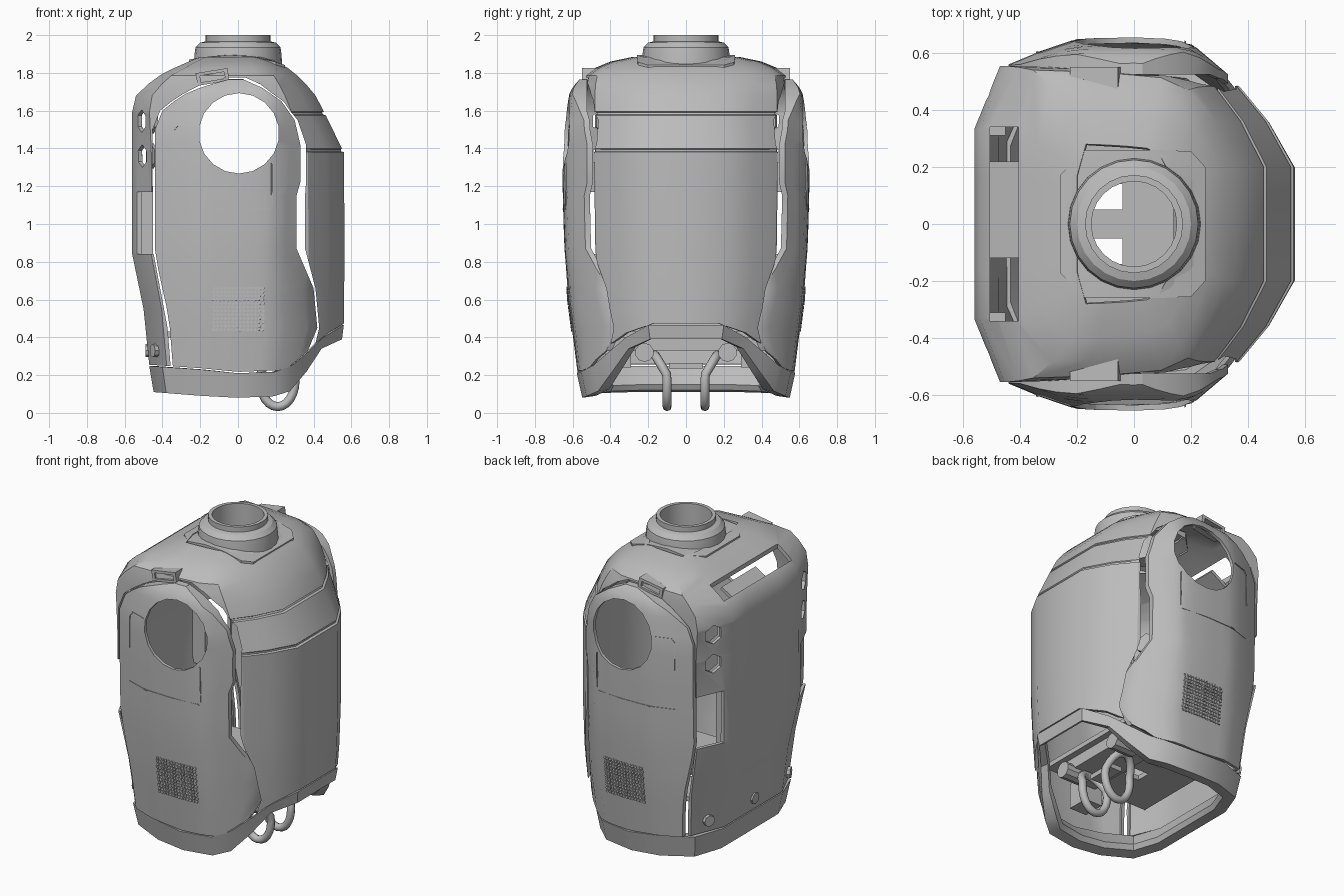
import bpy, bmesh, math
from mathutils import Matrix, Vector

cube = bpy.data.objects.get("Cube")
if cube:
    bpy.data.objects.remove(cube, do_unlink=True)

grey = bpy.data.materials.new("plain grey")
grey.use_nodes = True
GREY = (0.5, 0.5, 0.5, 1)
grey.diffuse_color = GREY
grey.node_tree.nodes["Principled BSDF"].inputs["Base Color"].default_value = GREY


def lerp(table, t):
    """Piecewise linear lookup in a list of (key, value)."""
    if t <= table[0][0]:
        return table[0][1]
    for (a, va), (b, vb) in zip(table, table[1:]):
        if t <= b:
            return va + (vb - va) * (t - a) / (b - a)
    return table[-1][1]


def add_object(name, verts, faces):
    mesh = bpy.data.meshes.new(name)
    mesh.from_pydata(verts, [], faces)
    mesh.materials.append(grey)
    obj = bpy.data.objects.new(name, mesh)
    bpy.context.collection.objects.link(obj)
    return obj


def loft(name, rows, closed=True):
    """Skin rows of points that all have the same length."""
    n = len(rows[0])
    faces = []
    for i in range(len(rows) - 1):
        for j in range(n if closed else n - 1):
            k = (j + 1) % n
            faces.append((i * n + j, i * n + k, (i + 1) * n + k, (i + 1) * n + j))
    return add_object(name, [p for row in rows for p in row], faces)


def solid(name, make):
    bm = bmesh.new()
    make(bm)
    bmesh.ops.recalc_face_normals(bm, faces=bm.faces)
    obj = add_object(name, [], [])
    bm.to_mesh(obj.data)
    bm.free()
    return obj


def add_box(bm, low, high, tilt=0):
    low, high = Vector(low), Vector(high)
    bmesh.ops.create_cube(bm, size=1, matrix=Matrix.Translation((low + high) / 2)
                          @ Matrix.Rotation(tilt, 4, 'Y') @ Matrix.Diagonal((*(high - low), 1)))


def add_rod(bm, centre, radius, length, along, sides=6):
    turn = Vector(along).to_track_quat('Z', 'Y').to_matrix().to_4x4()
    bmesh.ops.create_cone(bm, cap_ends=True, segments=sides, radius1=radius, radius2=radius,
                          depth=length, matrix=Matrix.Translation(centre) @ turn)


def thicken(obj, amount):
    mod = obj.modifiers.new("thickness", 'SOLIDIFY')
    mod.thickness = amount
    mod.offset = -1


def mirror(obj):
    mod = obj.modifiers.new("other side", 'MIRROR')
    mod.use_axis = (False, True, False)
    mod.use_mirror_merge = False


def cut(obj, cutter):
    mod = obj.modifiers.new("cut", 'BOOLEAN')
    mod.operation = 'DIFFERENCE'
    mod.solver = 'EXACT'
    mod.object = cutter
    cutter.hide_render = True
    cutters.append(cutter)


def finish(obj, angle=32):
    bpy.ops.object.select_all(action='DESELECT')
    bpy.context.view_layer.objects.active = obj
    obj.select_set(True)
    bpy.ops.object.convert(target='MESH')
    bpy.ops.object.shade_smooth_by_angle(angle=math.radians(angle))


cutters = []

# Shared outlines: seam above the base ring, side plate edges, plate bulge
SEAM = [(-.5, .25), (-.2, .23), (0, .21), (.25, .22), (.36, .31), (.42, .38), (.5, .43), (.54, .465)]
EDGE_BACK = [(.25, -.345), (.5, -.365), (.84, -.44), (1.5, -.44), (1.6, -.4),
             (1.68, -.3), (1.73, -.18), (1.765, -.05)]
EDGE_CHEST = [(.25, .37), (.45, .42), (.66, .4), (.87, .31), (1.15, .31), (1.22, .33),
              (1.42, .33), (1.55, .3), (1.65, .23), (1.72, .13), (1.765, .03)]
CHEST_GAP = [(.66, .01), (.87, .045), (1.15, .045), (1.22, .03), (1.42, .03), (1.6, .01)]
BULGE = [(-.44, .56), (-.32, .61), (-.2, .65), (0, .656), (.12, .65), (.2, .635), (.33, .525), (.42, .4)]
SWELL = [(.1, .85), (.25, .885), (.6, .95), (.9, .985), (1.3, 1), (1.5, .995), (1.68, .95), (1.73, .91), (1.765, .86)]


def plate_point(x, z, out=0):
    return (x, -lerp(BULGE, x) * lerp(SWELL, z) - out, z)


# Body shell: sections as (height, back x, chest x, half width)
SHAPE = [(-1, 0), (-1, .3), (-1, .6), (-.82, 1), (-.4, .99), (0, .975), (.4, .95), (.66, .87),
         (.84, .65), (1, .36), (1, 0)]
SECTIONS = [(.25, -.47, .56, .49), (.55, -.5, .56, .52), (.84, -.56, .565, .545), (1.38, -.56, .56, .555),
            (1.385, -.56, .545, .555), (1.395, -.56, .545, .555), (1.4, -.56, .55, .555),
            (1.575, -.56, .465, .555), (1.58, -.56, .45, .555), (1.59, -.56, .445, .555),
            (1.595, -.56, .455, .555), (1.68, -.54, .41, .555), (1.74, -.48, .36, .55), (1.785, -.42, .315, .54),
            (1.825, -.34, .265, .485), (1.86, -.26, .2, .4), (1.885, -.2, .15, .28)]


def ring_of(half):
    return [(x, -y, z) for x, y, z in half] + [(x, y, z) for x, y, z in half[-2:0:-1]]


rows = []
for z, back, chest, width in SECTIONS:
    half = [((back + chest) / 2 + u * (chest - back) / 2, v * width, z) for u, v in SHAPE]
    if z < .3:
        half = [(x, y, lerp(SEAM, x) + .007) for x, y, _ in half]
    rows.append(ring_of(half))
body = loft("body_shell", rows)
thicken(body, .025)

# Openings in the body behind the side plates
levels = [.1, .25, .45, .66, .87, 1.15, 1.22, 1.3, 1.42, 1.5, 1.55, 1.6, 1.65, 1.69, 1.73, 1.765]
outline = [(lerp(EDGE_BACK, z) - .012, z) for z in levels]
outline += [(lerp(EDGE_CHEST, z) + lerp(CHEST_GAP, z), z) for z in reversed(levels)]
outline = [(x, z + (.01 if z > 1.7 else 0)) for x, z in outline]
for side in (-1, 1):
    prism = loft("opening_cutter", [[(x, side * y, z) for x, z in outline] for y in (.17, .9)])
    bm = bmesh.new()
    bm.from_mesh(prism.data)
    bmesh.ops.holes_fill(bm, edges=bm.edges)
    bmesh.ops.recalc_face_normals(bm, faces=bm.faces)
    bm.to_mesh(prism.data)
    bm.free()
    cut(body, prism)


# Corner sockets, back grips and the carrying slot
def facet_rods(bm, depth, radius, length):
    for side in (-1, 1):
        for z in (1.36, 1.545):
            add_rod(bm, (-.505 + .91 * depth, side * (.45 - .41 * depth), z), radius, length, (-.91, side * .41, 0))


def sockets(bm):
    facet_rods(bm, 0, .06, .12)
    add_box(bm, (-.505, -.34, 1.62), (-.405, .34, 1.95))


def grips(bm):
    for side in (-1, 1):
        add_box(bm, (-.535, side * .55 - .17, .84), (-.44, side * .55 + .17, 1.17))


cut(body, solid("socket_cutter", sockets))
cut(body, solid("grip_cutter", grips))
finish(body)

# Side plate with turned-in rim and a round port
steps = 14
rows = []
for z in [.25, .45, .56, .66, .76, .87, 1, 1.15, 1.22, 1.32, 1.42, 1.5, 1.55, 1.6, 1.65, 1.69, 1.72, 1.745, 1.765]:
    a, b = lerp(EDGE_BACK, z), lerp(EDGE_CHEST, z)
    xs = [a + (b - a) * i / steps for i in range(steps + 1)]
    row = [plate_point(x, lerp(SEAM, x) + .007 if z < .3 else z) for x in xs]
    rims = [(x, max(-.525, y + .03), h) for x, y, h in (row[0], row[-1])]
    rows.append([rims[0], *row, rims[1]])
rows.append([(x, -.525, z + .003) for x, y, z in rows[-1]])
plate = loft("side_plate", rows, closed=False)
thicken(plate, .02)
cut(plate, solid("port_cutter", lambda bm: add_rod(bm, (.005, -.6, 1.48), .213, .6, (0, 1, 0), 18)))
mirror(plate)
finish(plate, 40)

# Panel lines on the side plates, laid on the bulge
for name, path in (("panel_line_back", [(-.34, 1.3), (-.34, 1.5), (-.32, 1.525), (-.22, 1.525)]),
                   ("panel_line_low", [(-.34, 1.08), (-.2, 1.08), (0, 1.08), (.17, 1.08)]),
                   ("panel_line_chest", [(.18, 1.1), (.18, 1.2), (.18, 1.32)])):
    rows = [[plate_point(x - .003, z + .003, .004), plate_point(x + .003, z - .003, .004)] for x, z in path]
    line = loft(name, rows, closed=False)
    thicken(line, .008)
    mirror(line)
    finish(line)


# Speaker grille of small raised studs
def studs(bm):
    for i in range(14):
        for j in range(12):
            x, y, z = plate_point(-.13 + i * .02 + .004 * (j % 2), .44 + j * .02)
            add_box(bm, (x - .007, y - .006, z - .007), (x + .007, y + .004, z + .007), .6 * (i % 3))


grille = solid("speaker_grille", studs)
mirror(grille)
finish(grille)

# Base ring with an arch under the chest and an inward lip
BASE = [(-.47, 0), (-.47, .3), (-.4, .48), (-.2, .56), (0, .578), (.2, .555), (.29, .49), (.37, .41), (.45, .32),
        (.56, .2), (.56, 0)]
ARCH = [(-.47, .11), (-.2, .09), (0, .08), (.24, .09), (.3, .12), (.37, .22), (.45, .34), (.54, .39)]


def base_row(scale, table, lift=0):
    return ring_of([(x * (scale if x < .3 else 1 - (1 - scale) / 3), y * scale, lerp(table, x) + lift)
                    for x, y in BASE])


top = base_row(1, SEAM)
base = loft("base_ring", [base_row(.92, SEAM), base_row(.8, ARCH, .04), base_row(.83, ARCH, .01),
                          base_row(.95, ARCH), top, base_row(.92, SEAM)])
finish(base)

# Neck collar turned from a profile
PROFILE = [(.15, 1.84), (.15, 2), (.172, 2), (.172, 1.967), (.2, 1.96), (.225, 1.935), (.23, 1.9),
           (.235, 1.83), (.15, 1.84)]
turns = [math.tau * i / 24 for i in range(24)]
collar = loft("neck_collar", [[(r * math.cos(-a), r * math.sin(-a), z) for a in turns] for r, z in PROFILE])
finish(collar, 20)
# Clipped square seat below the collar, arched along the shoulders
CREST = [(-.26, 1.868), (-.1, 1.89), (0, 1.893), (.12, 1.88), (.25, 1.838)]
SEAT = [(-.26, 0), (-.26, .17), (-.17, .26), (-.05, .26), (.08, .26), (.2, .255), (.25, .2), (.25, 0)]
seat = loft("collar_seat", [ring_of([(x * s, y * s, lerp(CREST, x * s) + lift) for x, y in SEAT])
                            for s, lift in ((1, -.045), (1, .003), (.85, .004), (.65, .004))])
finish(seat)


# Small details: latches, sunk slot floor, grip walls, rear bosses
def latch(bm):
    for low, high in (((-.22, -.55, 1.795), (-.05, -.47, 1.812)), ((-.22, -.55, 1.745), (-.05, -.47, 1.76)),
                      ((-.22, -.55, 1.745), (-.2, -.47, 1.812)), ((-.07, -.55, 1.745), (-.05, -.47, 1.812))):
        add_box(bm, low, high)
    bmesh.ops.rotate(bm, verts=bm.verts, cent=(-.135, -.5, 1.78), matrix=Matrix.Rotation(-.16, 3, 'Y'))


def grip_wall(bm):
    add_box(bm, (-.54, -.34, .8), (-.45, -.31, 1.2))


def bosses(bm):
    add_rod(bm, (-.475, 0, .33), .035, .03, (1, 0, 0), 8)
    for side in (-1, 1):
        add_rod(bm, (-.437, side * .4, .33), .035, .035, (-.91, side * .41, 0), 8)


for name, make, both in (("top_latch", latch, True), ("grip_wall", grip_wall, True), ("rear_boss", bosses, False),
                         ("socket_cup", lambda bm: facet_rods(bm, .055, .065, .02), False),
                         ("slot_floor", lambda bm: add_box(bm, (-.52, -.12, 1.68), (-.39, .22, 1.7), -.55), False)):
    part = solid(name, make)
    if both:
        mirror(part)
    finish(part)


# Inner floor with two gaps, crossbeam and drive housings
def floor_parts(bm):
    for x, y, X, Y in ((-.4, -.38, -.15, .38), (-.04, -.38, .34, .38), (-.15, -.05, -.04, .05),
                       (-.15, .14, -.04, .38), (-.15, -.38, -.04, -.14)):
        add_box(bm, (x, y, .4), (X, Y, .43))


def housing(bm):
    add_box(bm, (.17, -.09, .235), (.25, .09, .265))
    add_box(bm, (.05, -.3, .33), (.3, .3, .4))
    for side in (-1, 1):
        add_rod(bm, (.27, side * .22, .32), .05, .16, (1, 0, 0), 10)
        add_box(bm, (.0, side * .36 - .07, .24), (.12, side * .36 + .07, .4))


finish(solid("inner_floor", floor_parts))
finish(solid("drive_housing", housing))

# Pair of hanging hoops that splay outward at the top
curve = bpy.data.curves.new("hanging_hoop", 'CURVE')
curve.dimensions = '3D'
curve.bevel_depth = .024
curve.bevel_resolution = 2
for side in (-1, 1):
    spline = curve.splines.new('POLY')
    spline.points.add(23)
    spline.use_cyclic_u = True
    for point, a in zip(spline.points, turns):
        z = .17 + .137 * math.sin(a)
        point.co = (.21 + .092 * math.cos(a), side * (.1 + max(0, z - .2) * .6), z, 1)
hoops = bpy.data.objects.new("hanging_hoops", curve)
bpy.context.collection.objects.link(hoops)
curve.materials.append(grey)
finish(hoops, 60)

for cutter in cutters:
    bpy.data.objects.remove(cutter, do_unlink=True)
